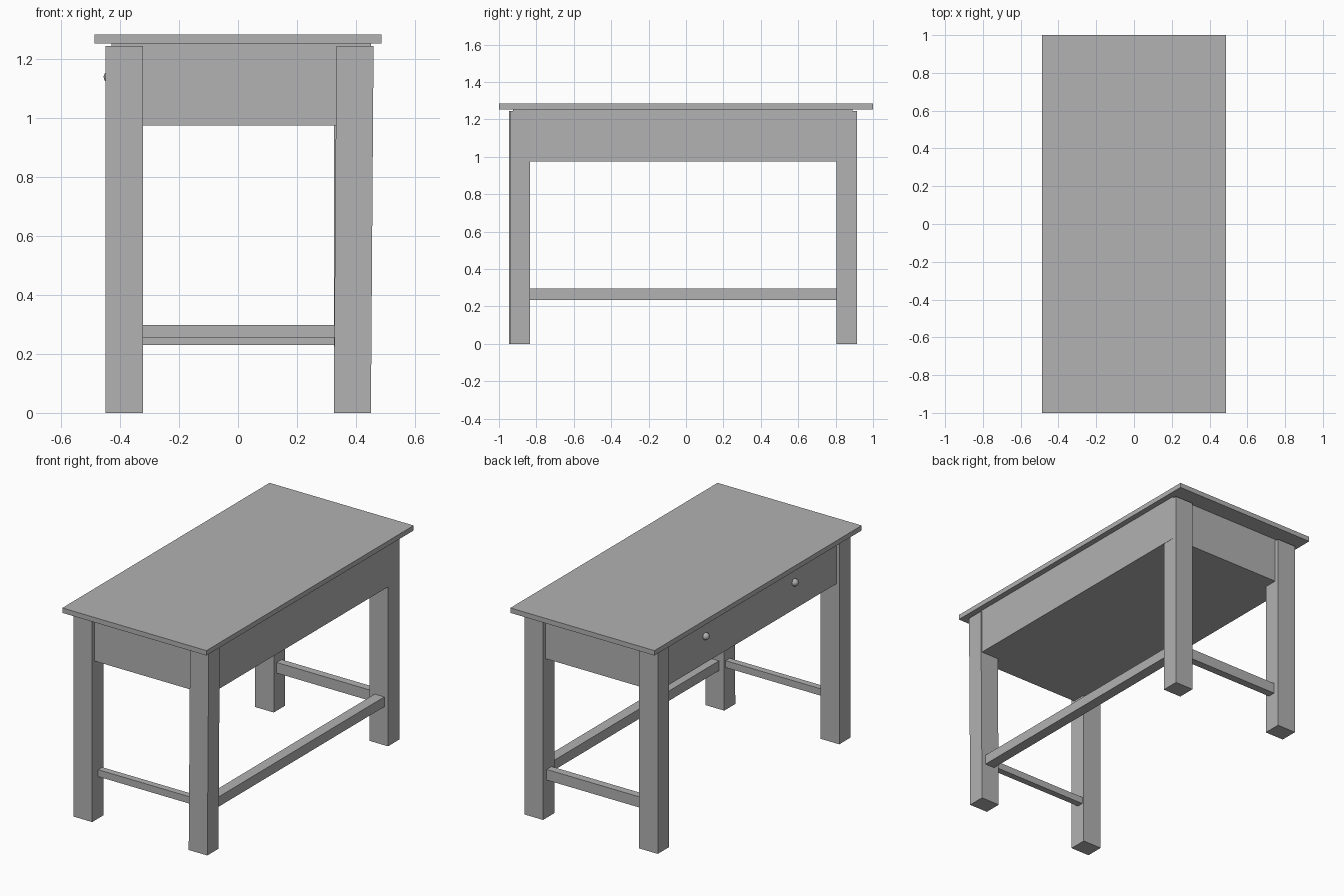
import bpy
import bmesh
from mathutils import Vector

cube = bpy.data.objects.get("Cube")
if cube:
    bpy.data.objects.remove(cube, do_unlink=True)

# One plain grey for the whole table
grey = bpy.data.materials.new("plain_grey")
grey.use_nodes = True
colour = (0.445, 0.445, 0.445, 1)
grey.diffuse_color = colour
grey.node_tree.nodes["Principled BSDF"].inputs["Base Color"].default_value = colour


def finish(name, bm):
    mesh = bpy.data.meshes.new(name)
    bm.to_mesh(mesh)
    bm.free()
    mesh.materials.append(grey)
    obj = bpy.data.objects.new(name, mesh)
    bpy.context.collection.objects.link(obj)
    return obj


def box(name, x, y, z, lean=0):
    """Box between (low, high) pairs; lean shifts its top along x."""
    bm = bmesh.new()
    bmesh.ops.create_cube(bm, size=1)
    for v in bm.verts:
        high = [c > 0 for c in v.co]
        v.co = Vector((x[high[0]], y[high[1]], z[high[2]]))
        if high[2]:
            v.co.x += lean
    return finish(name, bm)


# Table top and the solid drawer case below it
box("table_top", (-0.487, 0.487), (-1, 1), (1.254, 1.284))
box("drawer_case", (-0.43, 0.452), (-0.925, 0.89), (0.975, 1.254))

# Legs, one of them leaning slightly outward
leg_z = (0, 1.245)
box("front_right_leg", (-0.45, -0.322), (-0.947, -0.837), leg_z)
box("front_left_leg", (0.325, 0.451), (-0.94, -0.833), leg_z, lean=0.009)
box("back_right_leg", (-0.45, -0.322), (0.805, 0.915), leg_z)
box("back_left_leg", (0.325, 0.45), (0.805, 0.915), leg_z)

# Low stretchers on three sides
box("front_stretcher", (-0.34, 0.34), (-0.89, -0.85), (0.256, 0.298))
box("back_stretcher", (-0.34, 0.34), (0.833, 0.88), (0.23, 0.295))
box("side_stretcher", (0.36, 0.425), (-0.85, 0.82), (0.235, 0.295))

# Two round drawer knobs
for name, y in (("front_knob", -0.43), ("back_knob", 0.43)):
    bm = bmesh.new()
    bmesh.ops.create_uvsphere(bm, u_segments=16, v_segments=10, radius=0.022)
    bmesh.ops.translate(bm, verts=bm.verts, vec=(-0.434, y, 1.14))
    for face in bm.faces:
        face.smooth = True
    finish(name, bm)
